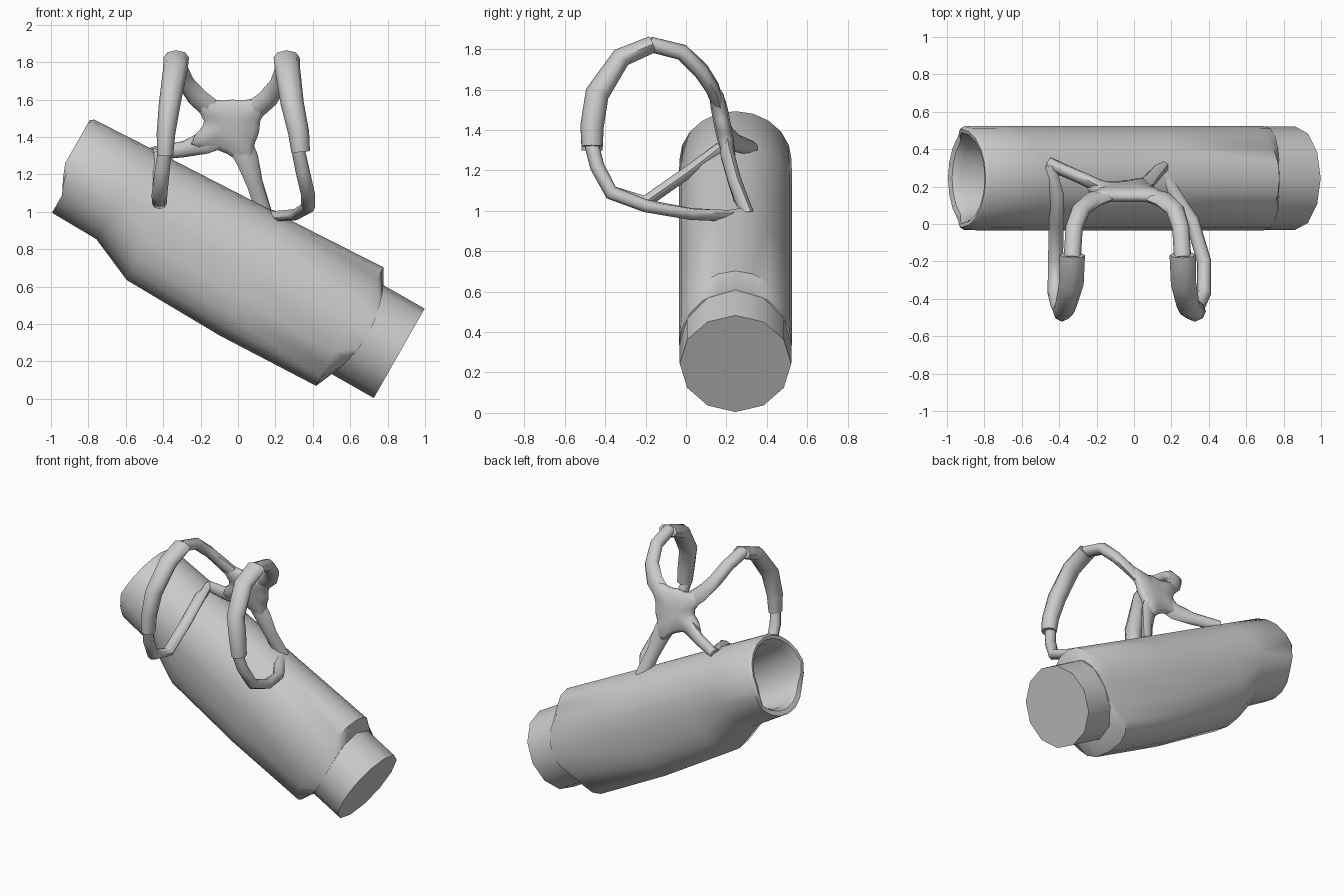
import bpy, bmesh, math
from mathutils import Vector

if "Cube" in bpy.data.objects:
    bpy.data.objects.remove(bpy.data.objects["Cube"], do_unlink=True)

grey = bpy.data.materials.new("plain grey")
grey.use_nodes = True
grey.diffuse_color = (0.6, 0.6, 0.6, 1)
grey.node_tree.nodes["Principled BSDF"].inputs["Base Color"].default_value = (0.6, 0.6, 0.6, 1)


def skin(name, rings, angle=40):
    """Joins rings of points into a closed, smooth-shaded tube with flat ends."""
    bm = bmesh.new()
    loops = [[bm.verts.new(p) for p in ring] for ring in rings]
    n = len(loops[0])
    for a, b in zip(loops, loops[1:]):
        for i in range(n):
            j = (i + 1) % n
            bm.faces.new((a[i], a[j], b[j], b[i]))
    bm.faces.new(loops[0])
    bm.faces.new(loops[-1])
    bmesh.ops.recalc_face_normals(bm, faces=bm.faces)
    mesh = bpy.data.meshes.new(name)
    bm.to_mesh(mesh)
    bm.free()
    mesh.materials.append(grey)
    ob = bpy.data.objects.new(name, mesh)
    bpy.context.collection.objects.link(ob)
    bpy.ops.object.select_all(action='DESELECT')
    ob.select_set(True)
    bpy.context.view_layer.objects.active = ob
    bpy.ops.object.shade_smooth_by_angle(angle=math.radians(angle))


# Tilted frame of the tube: along its axis and up across it
END = Vector((0.862, 0.245, 0.2435))
ALONG = Vector((0.87, 0, -0.495)).normalized()
UP = Vector((0.495, 0, 0.87)).normalized()
SIDE = Vector((0, 1, 0))


def tube_ring(s, top, bottom, half, belly=1.0, sides=20, rim=0.0, bulge=0.0):
    """Cross-section of the tube; belly below 1 makes its lower half boxier."""
    ring = []
    for i in range(sides):
        a = 2 * math.pi * i / sides
        c, t = math.cos(a), math.sin(a)
        power = belly if t < 0 else 1
        y = math.copysign(abs(c) ** power, c) * half
        h = math.copysign(abs(t) ** power, t) * (top if t > 0 else bottom)
        # The rim is cut back on its lower part, the far end bulges at the sides
        shift = rim * min(1, max(0, -t - 0.2) / 0.25) + bulge * c * c
        ring.append(END + ALONG * (s + shift) + UP * h + SIDE * y)
    return ring


# Main body with hollow upper end and a deeper belly
skin("tube_body", [
    tube_ring(-1.65, 0.20, 0.19, 0.20),
    tube_ring(-2.00, 0.22, 0.205, 0.22, rim=0.06),
    tube_ring(-2.05, 0.245, 0.23, 0.243, rim=0.07),
    tube_ring(-2.055, 0.265, 0.25, 0.263, rim=0.07),
    tube_ring(-2.035, 0.28, 0.265, 0.278, rim=0.05),
    tube_ring(-1.71, 0.295, 0.27, 0.28),
    tube_ring(-1.46, 0.305, 0.38, 0.28, 0.75),
    tube_ring(-0.88, 0.33, 0.392, 0.28, 0.7),
    tube_ring(-0.30, 0.358, 0.371, 0.28, 0.7),
    tube_ring(-0.255, 0.277, 0.265, 0.279, bulge=0.06),
])

# Narrower lower end
skin("lower_end", [tube_ring(s, 0.275, 0.275, 0.276, sides=12) for s in (-0.6, 0.0)])


def strap(name, points, sides=8):
    """Sweeps an oval; each point is x, y, z, half width, half thickness."""
    pos = [Vector(p[:3]) for p in points]
    rings = []
    for i, p in enumerate(points):
        tangent = (pos[min(i + 1, len(pos) - 1)] - pos[max(i - 1, 0)]).normalized()
        out = Vector((0, p[1] + 0.13, p[2] - 1.42))
        out = (out - tangent * out.dot(tangent)).normalized()
        wide = tangent.cross(out)
        rings.append([pos[i] + wide * p[3] * math.cos(a) + out * p[4] * math.sin(a)
                      for a in (2 * math.pi * k / sides for k in range(sides))])
    skin(name, rings, 55)


# Padded front straps, hanging from the shoulders
strap("left_padded_strap", [
    (0.26, -0.165, 1.825, .07, .042), (0.265, -0.32, 1.76, .068, .05),
    (0.29, -0.44, 1.58, .062, .06), (0.325, -0.465, 1.42, .056, .058),
    (0.335, -0.465, 1.32, .05, .052)])
strap("right_padded_strap", [
    (-0.33, -0.165, 1.825, .068, .042), (-0.335, -0.32, 1.76, .066, .05),
    (-0.365, -0.44, 1.58, .058, .06), (-0.385, -0.465, 1.42, .05, .058),
    (-0.39, -0.465, 1.30, .043, .052)])

# Thin straps running back to the tube
strap("left_thin_strap", [
    (0.32, -0.47, 1.34, .036, .036), (0.345, -0.44, 1.22, .038, .036),
    (0.375, -0.37, 1.09, .038, .036), (0.375, -0.2, 1.025, .038, .032),
    (0.31, 0.02, 0.985, .038, .03), (0.19, 0.2, 0.975, .038, .03),
    (0.13, 0.30, 0.99, .036, .028)])
strap("right_thin_strap", [
    (-0.39, -0.47, 1.34, .036, .036), (-0.405, -0.44, 1.22, .04, .036),
    (-0.42, -0.37, 1.09, .042, .036), (-0.42, -0.2, 1.045, .04, .032),
    (-0.415, 0.0, 1.185, .04, .03), (-0.415, 0.16, 1.305, .04, .03),
    (-0.45, 0.31, 1.32, .036, .03)])

# Cross-shaped back harness: two shoulder arms and two legs
strap("left_shoulder_arm", [
    (0.05, 0.165, 1.515, .06, .03), (0.16, 0.13, 1.605, .058, .035),
    (0.22, 0.075, 1.69, .05, .038), (0.25, -0.02, 1.785, .046, .04),
    (0.26, -0.18, 1.825, .046, .038)])
strap("right_shoulder_arm", [
    (-0.11, 0.165, 1.52, .06, .03), (-0.22, 0.13, 1.615, .058, .035),
    (-0.285, 0.075, 1.70, .05, .038), (-0.32, -0.02, 1.785, .046, .04),
    (-0.33, -0.18, 1.825, .046, .038)])
strap("left_back_leg", [
    (0.0, 0.19, 1.38, .07, .03), (0.05, 0.205, 1.28, .062, .035),
    (0.09, 0.24, 1.15, .046, .034), (0.145, 0.30, 0.98, .046, .034)])
strap("right_back_leg", [
    (-0.09, 0.185, 1.41, .07, .03), (-0.18, 0.20, 1.37, .062, .035),
    (-0.29, 0.25, 1.335, .044, .034), (-0.46, 0.325, 1.31, .036, .034)])


# Centre plate, reaching out towards the arms and legs
def plate_ring(scale, depth):
    ring = []
    for i in range(32):
        a = 2 * math.pi * i / 32
        r = 0.145
        for arm in (39, 142, 204, 292):
            d = (a - math.radians(arm) + math.pi) % (2 * math.pi) - math.pi
            r += 0.095 * math.exp(-(d / 0.3) ** 2)
        x, z = r * scale * math.cos(a), r * scale * math.sin(a)
        ring.append((x - 0.03, 0.175 - 0.2 * z + depth, z + 1.455))
    return ring


skin("centre_plate", [plate_ring(*p) for p in (
    (0.35, -0.042), (0.8, -0.034), (0.96, -0.018), (1, 0),
    (0.96, 0.018), (0.8, 0.034), (0.35, 0.042))], 60)
